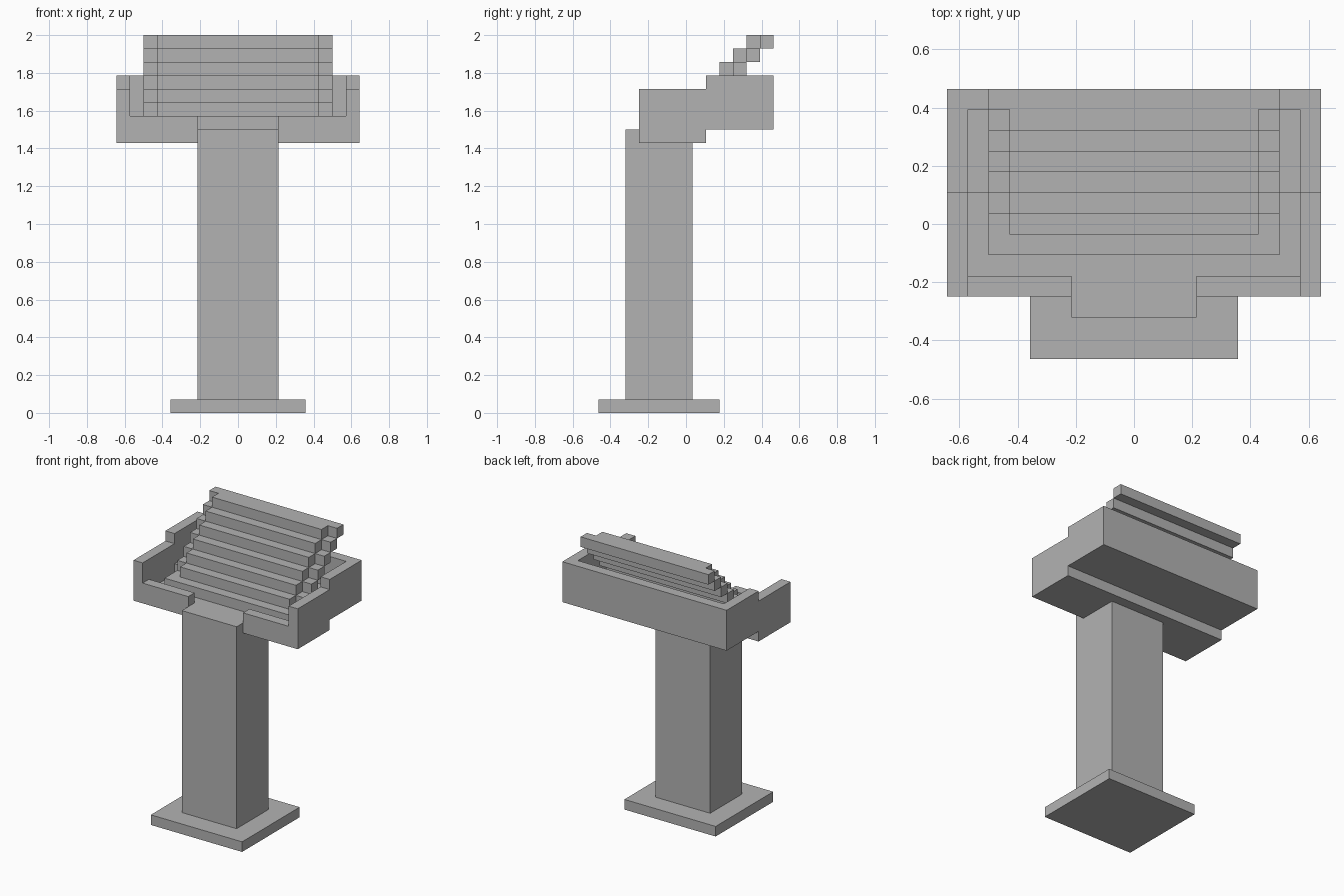
import bpy
import bmesh

cube = bpy.data.objects.get("Cube")
if cube:
    bpy.data.objects.remove(cube, do_unlink=True)

U = 1 / 14  # one block of the grid

grey = bpy.data.materials.new("stone grey")
grey.use_nodes = True
colour = (0.45, 0.45, 0.45, 1)
grey.diffuse_color = colour
bsdf = next(n for n in grey.node_tree.nodes if n.type == 'BSDF_PRINCIPLED')
bsdf.inputs["Base Color"].default_value = colour


def extrude(name, points, direction):
    """Flat outline in block units pushed along a direction."""
    bm = bmesh.new()
    face = bm.faces.new([bm.verts.new([c * U for c in p]) for p in points])
    made = bmesh.ops.extrude_face_region(bm, geom=[face])["geom"]
    verts = [g for g in made if isinstance(g, bmesh.types.BMVert)]
    bmesh.ops.translate(bm, verts=verts, vec=[c * U for c in direction])
    bmesh.ops.recalc_face_normals(bm, faces=bm.faces)
    mesh = bpy.data.meshes.new(name)
    bm.to_mesh(mesh)
    bm.free()
    mesh.materials.append(grey)
    obj = bpy.data.objects.new(name, mesh)
    bpy.context.collection.objects.link(obj)
    return obj


def side_profile(name, x0, x1, outline):
    return extrude(name, [(x0, y, z) for y, z in outline], (x1 - x0, 0, 0))


def plan_profile(name, z0, z1, outline):
    return extrude(name, [(x, y, z0) for x, y in outline], (0, 0, z1 - z0))


def box(name, x0, x1, y0, y1, z0, z1):
    return plan_profile(name, z0, z1, [(x0, y0), (x1, y0), (x1, y1), (x0, y1)])


# Foot and pillar, with a lip in front of the tray
box("base_plate", -5, 5, -6.5, 2.5, 0, 1)
side_profile("pillar", -3, 3, [(-4.5, 1), (0.5, 1), (0.5, 20), (-3.5, 20),
                               (-3.5, 21), (-4.5, 21)])

# Tray floor in two levels
box("front_floor", -8, 8, -3.5, 1.5, 20, 21)
box("back_floor", -8, 8, 1.5, 5.5, 21, 22)

# Tray walls
wall = [(-3.5, 20), (1.5, 20), (1.5, 21), (6.5, 21), (6.5, 25),
        (1.5, 25), (1.5, 24), (-3.5, 24)]
box("back_wall", -8, 8, 5.5, 6.5, 21, 25)
for side, s in (("left", 1), ("right", -1)):
    side_profile(side + "_wall", 8 * s, 9 * s, wall)
    box(side + "_front_wall", *sorted((3 * s, 8 * s)), -3.5, -2.5, 21, 22)

# Sloping stack of slats: narrow front row, wide back row
for k in range(7):
    front, top = 4.5 - k, 28 - k
    narrow = 7 if k == 6 else 6
    if narrow == 7:
        outline = [(-7, front), (7, front), (7, front + 2), (-7, front + 2)]
    else:
        outline = [(-6, front), (6, front), (6, front + 1), (7, front + 1),
                   (7, front + 2), (-7, front + 2), (-7, front + 1), (-6, front + 1)]
    plan_profile(f"slat_{k + 1}", top - 1, top, outline)
